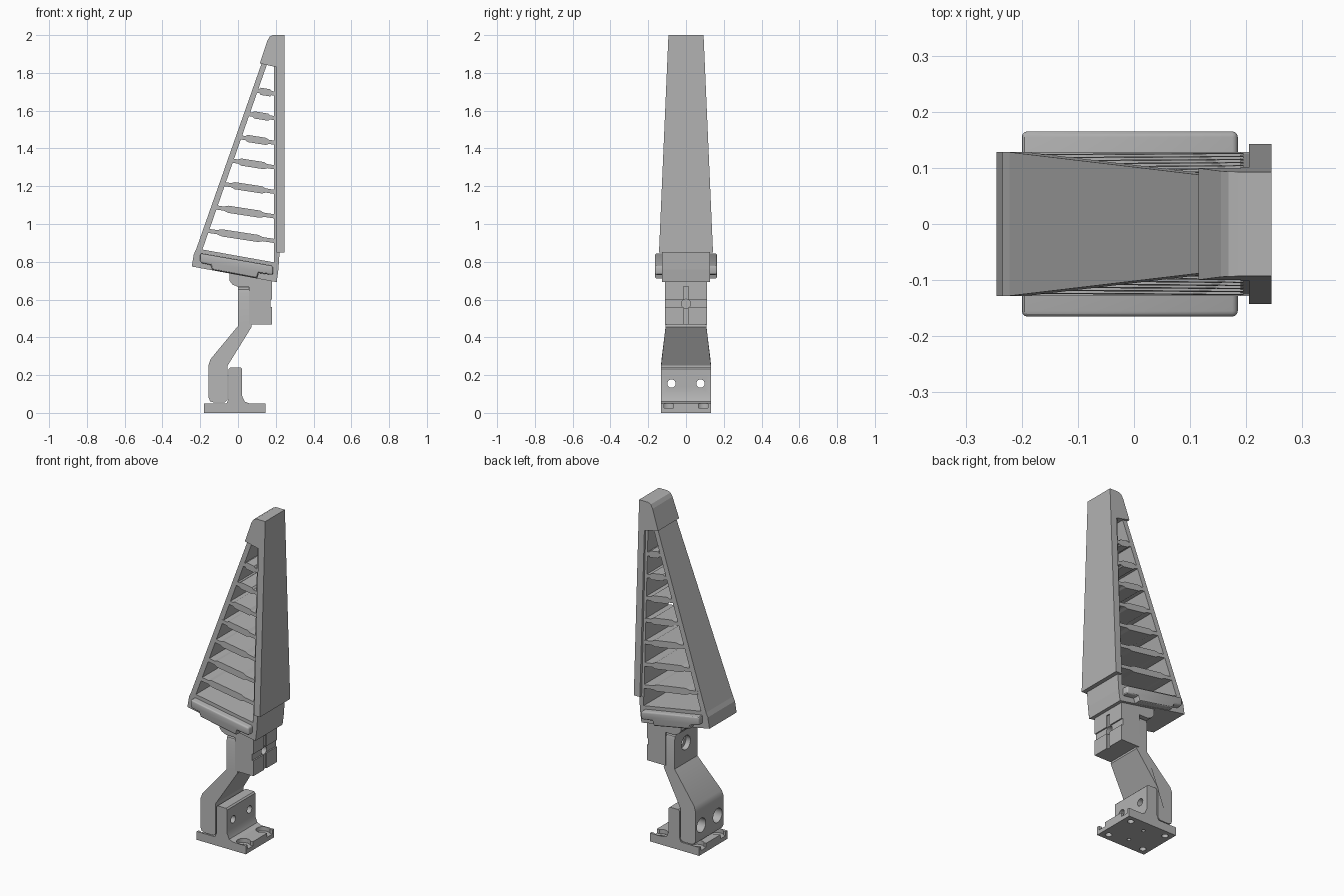
import bpy
import bmesh
from math import pi

if "Cube" in bpy.data.objects:
    bpy.data.objects.remove(bpy.data.objects["Cube"], do_unlink=True)

GREY = (0.45, 0.45, 0.45, 1)
mat = bpy.data.materials.new("plain grey")
mat.use_nodes = True
mat.diffuse_color = GREY
mat.node_tree.nodes["Principled BSDF"].inputs["Base Color"].default_value = GREY


def prism(name, pts, width):
    """Side profile in x, z spread to both sides; width is a number or f(x, z)."""
    half = width if callable(width) else (lambda x, z: width)
    bm = bmesh.new()
    near = [bm.verts.new((x, -half(x, z), z)) for x, z in pts]
    far = [bm.verts.new((x, half(x, z), z)) for x, z in pts]
    bm.faces.new(near)
    bm.faces.new(far[::-1])
    for i in range(len(pts)):
        j = (i + 1) % len(pts)
        bm.faces.new((near[j], near[i], far[i], far[j]))
    bmesh.ops.recalc_face_normals(bm, faces=bm.faces)
    mesh = bpy.data.meshes.new(name)
    bm.to_mesh(mesh)
    bm.free()
    mesh.materials.append(mat)
    obj = bpy.data.objects.new(name, mesh)
    bpy.context.collection.objects.link(obj)
    return obj


def box(name, x0, x1, y0, y1, z0, z1):
    obj = prism(name, [(x0, z0), (x1, z0), (x1, z1), (x0, z1)], (y1 - y0) / 2)
    for v in obj.data.vertices:
        v.co.y += (y0 + y1) / 2
    return obj


def cylinder(r, depth, loc, rot=(0, 0, 0)):
    bpy.ops.mesh.primitive_cylinder_add(vertices=32, radius=r, depth=depth,
                                        location=loc, rotation=rot)
    obj = bpy.context.object
    obj.data.materials.append(mat)
    return obj


def bore(r, x0, x1, y, z):
    return cylinder(r, x1 - x0, ((x0 + x1) / 2, y, z), (0, pi / 2, 0))


def apply(obj, mod):
    bpy.context.view_layer.objects.active = obj
    bpy.ops.object.modifier_apply(modifier=mod.name)


def combine(obj, others, operation="DIFFERENCE"):
    for other in others:
        mod = obj.modifiers.new("bool", "BOOLEAN")
        mod.operation, mod.solver, mod.object = operation, "EXACT", other
        apply(obj, mod)
        bpy.data.objects.remove(other, do_unlink=True)


def bevel(obj, size, pick=None, segments=3):
    """Round the edges chosen by pick(a, b) on their end points."""
    bm = bmesh.new()
    bm.from_mesh(obj.data)
    edges = [e for e in bm.edges if not pick or pick(e.verts[0].co, e.verts[1].co)]
    bmesh.ops.bevel(bm, geom=edges, offset=size, segments=segments,
                    profile=0.5, affect="EDGES")
    bm.to_mesh(obj.data)
    bm.free()


# Widths that narrow towards the tip
def fin_half(x, z):
    return 0.128 - 0.041 * max(0, z - 0.865) / 0.98


def plate_half(x, z):
    return 0.143 - 0.05 * (z - 0.85) / 1.15


# Finger: slanted back wall, front wall, contact plate, tip and base slab
prism("back_wall", [(-0.222, 0.865), (-0.19, 0.86), (0.155, 1.85), (0.125, 1.85)], fin_half)
prism("front_wall", [(0.19, 0.79), (0.207, 0.79), (0.207, 1.86), (0.19, 1.86)], fin_half)
prism("contact_plate", [(0.205, 0.85), (0.245, 0.85), (0.245, 2), (0.205, 2)], plate_half)
prism("finger_tip", [(0.115, 1.85), (0.206, 1.83), (0.206, 2), (0.185, 2),
                     (0.168, 1.992), (0.155, 1.97)], plate_half)
prism("finger_base", [(-0.245, 0.775), (0.205, 0.692), (0.214, 0.76), (0.22, 0.85),
                      (0.19, 0.85), (0.19, 0.797), (-0.19, 0.865), (-0.222, 0.865),
                      (-0.234, 0.84)], 0.128)

# Flexible ribs with thinner ends
for i in range(7):
    z_left = 0.965 + 0.1235 * i
    x_left = -0.2 + (z_left - 0.865) * 0.355
    z_right = 0.91 + 0.13 * i
    top, bottom = [], []
    for t, h in ((0, 0.011), (0.15, 0.011), (0.22, 0.019),
                 (0.75, 0.019), (0.82, 0.011), (1, 0.011)):
        x = x_left + t * (0.195 - x_left)
        z = z_left + t * (z_right - z_left)
        top.append((x, z + h))
        bottom.append((x, z - h))
    prism(f"rib_{i + 1}", top + bottom[::-1], fin_half)

# Cross insert sticking out on both sides of the finger base
insert = prism("cross_insert", [(-0.2, 0.845), (0.185, 0.778), (0.185, 0.73),
                                (0.11, 0.74), (0.1, 0.712), (-0.135, 0.757),
                                (-0.145, 0.783), (-0.2, 0.795)], 0.165)
bevel(insert, 0.01, lambda a, b: abs(a.y - b.y) < 0.01 or abs(a.x) > 0.18 and abs(b.x) > 0.18)

# Knuckle block below the finger, with a cross groove and screw hole
neck = prism("neck", [(-0.045, 0.75), (-0.045, 0.7), (-0.03, 0.68), (0, 0.667),
                      (0.06, 0.667), (0.18, 0.667), (0.18, 0.71)], 0.112)
block = box("knuckle_block", 0.057, 0.18, -0.112, 0.112, 0.468, 0.7)
combine(block, [neck], "UNION")
combine(block, [box("groove_a", 0.172, 0.2, -0.2, 0.2, 0.56, 0.6),
                box("groove_b", 0.172, 0.2, -0.013, 0.013, 0.4, 0.67),
                bore(0.024, 0.1, 0.3, 0, 0.578)])


# Bent link between the knuckle and the foot
def link_half(x, z):
    return 0.107 + 0.025 * min(1, max(0, (0.465 - z) / 0.2))


link = prism("bent_link", [(0, 0.67), (0, 0.46), (-0.145, 0.285), (-0.155, 0.255),
                           (-0.155, 0.08), (-0.148, 0.062), (-0.13, 0.055),
                           (-0.07, 0.055), (-0.055, 0.07), (-0.055, 0.25),
                           (0.072, 0.455), (0.07, 0.468), (0.057, 0.468),
                           (0.057, 0.67)], link_half)
bevel(link, 0.035, lambda a, b: abs(a.y - b.y) < 0.01 and a.z > 0.66 and b.z > 0.66)
bevel(link, 0.04, lambda a, b: min(a.z, b.z) > 0.66 and abs(a.x - b.x) > 0.04, 4)
SCREWS = (-0.077, 0.077)
combine(link, [bore(0.022, -0.2, 0, y, 0.155) for y in SCREWS]
        + [bore(0.042, -0.2, -0.1, y, 0.155) for y in SCREWS]
        + [bore(0.042, -0.05, 0.03, 0, 0.578), bore(0.022, -0.05, 0.1, 0, 0.578)])

# Foot: flat plate with an upright wall, fillets, pockets and holes
foot = prism("foot", [(-0.18, 0), (0.145, 0), (0.145, 0.05), (0.06, 0.05),
                      (0.035, 0.06), (0.022, 0.09), (0.022, 0.232), (0.014, 0.24),
                      (-0.042, 0.24), (-0.05, 0.232), (-0.05, 0.075),
                      (-0.06, 0.05), (-0.18, 0.05)], 0.133)
CORNERS = [(x, y) for x in (-0.138, 0.1) for y in (-0.092, 0.092)]
combine(foot, [bore(0.022, -0.1, 0.1, y, 0.155) for y in SCREWS]
        + [cylinder(0.038, 0.1, (x, y, 0.075)) for x, y in CORNERS]
        + [box("pocket", min(x, x * 3), max(x, x * 3), y - 0.025, y + 0.025, 0.025, 0.1)
           for x, y in CORNERS]
        + [cylinder(0.018, 0.2, (x, y, 0)) for x, y in CORNERS]
        + [cylinder(0.01, 0.04, (-0.015, y, 0)) for y in (-0.06, 0.06)])

# Smooth the round parts while keeping hard edges
bpy.ops.object.select_all(action="DESELECT")
for part in (insert, block, link, foot):
    part.select_set(True)
bpy.context.view_layer.objects.active = foot
bpy.ops.object.shade_smooth_by_angle(angle=0.5)
